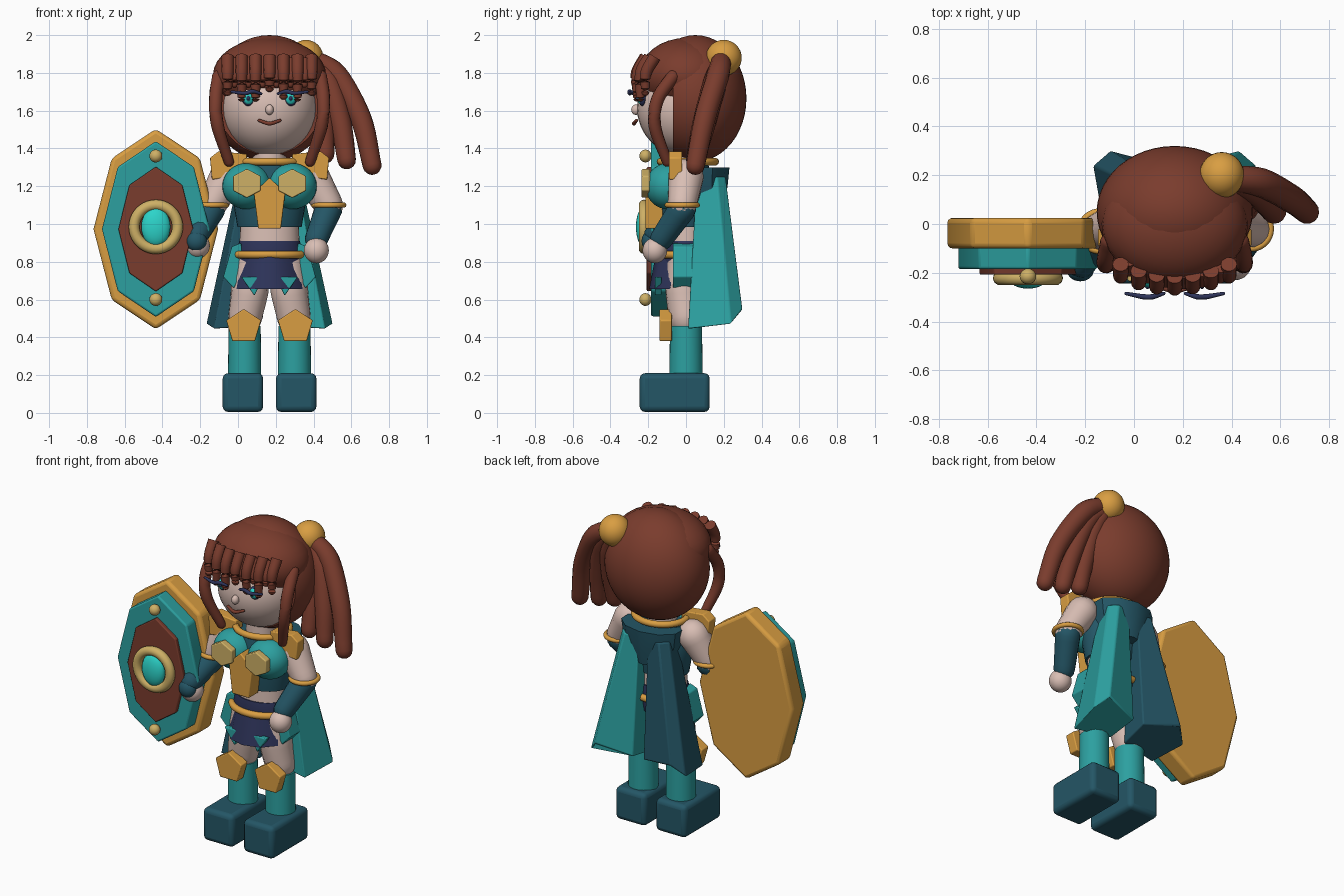
import bpy, bmesh, math
from mathutils import Vector, Matrix

if "Cube" in bpy.data.objects:
    bpy.data.objects.remove(bpy.data.objects["Cube"])

CX = 0.167  # body centre line


def material(name, r, g, b):
    m = bpy.data.materials.new(name)
    m.diffuse_color = [(c / 255 / 12.92 if c < 11 else ((c / 255 + 0.055) / 1.055) ** 2.4)
                       for c in (r, g, b)] + [1]
    m.use_nodes = True
    m.node_tree.nodes["Principled BSDF"].inputs["Base Color"].default_value = m.diffuse_color
    return m


HAIR = material("auburn", 122, 60, 45)
SKIN = material("skin", 217, 190, 180)
TEAL = material("teal", 44, 160, 160)
DARK = material("dark_teal", 36, 86, 102)
NAVY = material("navy", 46, 52, 90)
GOLD = material("gold", 217, 158, 66)
PALE = material("pale_gold", 206, 176, 102)
GEM = material("turquoise", 44, 212, 202)


def finish(name, bm, mat, bevel=0, angle=35):
    bmesh.ops.recalc_face_normals(bm, faces=bm.faces)
    me = bpy.data.meshes.new(name)
    bm.to_mesh(me)
    bm.free()
    ob = bpy.data.objects.new(name, me)
    bpy.context.collection.objects.link(ob)
    me.materials.append(mat)
    if bevel:
        b = ob.modifiers.new("bevel", 'BEVEL')
        b.width, b.segments = bevel, 3
    bpy.ops.object.select_all(action='DESELECT')
    ob.select_set(True)
    bpy.context.view_layer.objects.active = ob
    bpy.ops.object.shade_smooth_by_angle(angle=math.radians(angle))
    return ob


def ellipsoid(name, c, r, mat, cut_y=None, seg=32):
    bm = bmesh.new()
    bmesh.ops.create_uvsphere(bm, u_segments=seg, v_segments=seg // 2, radius=1)
    bm.transform(Matrix.Translation(c) @ Matrix.Diagonal((*r, 1)))
    if cut_y is not None:
        g = bm.verts[:] + bm.edges[:] + bm.faces[:]
        bmesh.ops.bisect_plane(bm, geom=g, plane_co=(0, cut_y, 0), plane_no=(0, -1, 0), clear_outer=True)
        bmesh.ops.holes_fill(bm, edges=[e for e in bm.edges if e.is_boundary], sides=0)
    return finish(name, bm, mat)


def loft(name, rings, mat, bevel=0, angle=35, closed=False):
    """Skin a list of equal-length point rings; capped unless closed."""
    bm = bmesh.new()
    vs = [[bm.verts.new(p) for p in ring] for ring in rings]
    n = len(vs[0])
    pairs = list(zip(vs, vs[1:])) + ([(vs[-1], vs[0])] if closed else [])
    for a, b in pairs:
        for i in range(n):
            j = (i + 1) % n
            bm.faces.new((a[i], a[j], b[j], b[i]))
    if not closed:
        bm.faces.new(vs[0])
        bm.faces.new(vs[-1])
    return finish(name, bm, mat, bevel, angle)


def prism(name, pts, y0, y1, mat, bevel=0.006):
    return loft(name, [[(x, y, z) for x, z in pts] for y in (y0, y1)], mat, bevel)


def ngon(cx, cz, rx, rz, n, start=90):
    return [(cx + rx * math.cos(math.radians(start + 360 * i / n)),
             cz + rz * math.sin(math.radians(start + 360 * i / n))) for i in range(n)]


def ellipse_body(name, sections, mat, cy=0.0, cx=CX, n=32):
    """Stack of horizontal ellipses: (z, rx, ry)."""
    return loft(name, [[(x, y, z) for x, y in ngon(cx, cy, rx, ry, n)] for z, rx, ry in sections], mat)


def ring(name, c, rx, ry, minor, mat, upright=False):
    rings = []
    for i in range(40):
        a = math.tau * i / 40
        row = []
        for j in range(10):
            b = math.tau * j / 10
            k = minor * math.cos(b)
            u, v, w = (rx + k) * math.cos(a), (ry + k) * math.sin(a), minor * math.sin(b)
            row.append(Vector(c) + Vector((u, w, v) if upright else (u, v, w)))
        rings.append(row)
    return loft(name, rings, mat, closed=True, angle=60)


def tube(name, pts, radii, mat, flat_start=False, steps=6, n=14):
    """Round-ended tube through points with a radius at each point."""
    P = [Vector(p) for p in pts]
    P = [2 * P[0] - P[1]] + P + [2 * P[-1] - P[-2]]
    path = []
    for i in range(1, len(P) - 2):
        a, b, c, d = P[i - 1:i + 3]
        for s in range(steps + (i == len(P) - 3)):
            t = s / steps
            p = 0.5 * (2 * b + (c - a) * t + (2 * a - 5 * b + 4 * c - d) * t * t
                       + (3 * b - a - 3 * c + d) * t ** 3)
            path.append((p, radii[i - 1] * (1 - t) + radii[i] * t))
    caps = [math.radians(v) for v in (25, 50, 70, 86)]
    (p0, r0), (p1, r1) = path[0], path[-1]
    d0, d1 = (p0 - path[1][0]).normalized(), (p1 - path[-2][0]).normalized()
    head = [] if flat_start else [(p0 + d0 * r0 * math.sin(a), r0 * math.cos(a)) for a in reversed(caps)]
    path = head + path + [(p1 + d1 * r1 * math.sin(a), r1 * math.cos(a)) for a in caps]
    rings = []
    for i, (p, r) in enumerate(path):
        q = (path[min(i + 1, len(path) - 1)][0] - path[max(i - 1, 0)][0]).to_track_quat('Z', 'Y')
        rings.append([p + q @ Vector((r * math.cos(math.tau * k / n), r * math.sin(math.tau * k / n), 0))
                      for k in range(n)])
    return loft(name, rings, mat, angle=50)


# Head and hair masses
ellipsoid("face", (CX, 0, 1.615), (0.255, 0.26, 0.258), SKIN)
ellipsoid("back_hair", (CX, 0.05, 1.665), (0.32, 0.27, 0.335), HAIR, cut_y=-0.07, seg=48)
ellipsoid("hair_cap", (CX, 0, 1.785), (0.3, 0.25, 0.2), HAIR)
ellipsoid("nose", (CX, -0.265, 1.605), (0.022, 0.025, 0.028), SKIN, seg=16)
tube("mouth", [(CX - .055, -.262, 1.548), (CX, -.275, 1.532), (CX + .055, -.262, 1.548)],
     [.008, .011, .008], HAIR)

# Fringe
for i in range(7):
    x = -0.055 + 0.074 * i
    out = abs(i - 3) / 3
    y = 0.05 * out * out
    tip = (1.68, 1.65, 1.65, 1.70, 1.66, 1.65, 1.68)[i]
    tube("fringe_strand", [(x, -.215 + y, 1.885), (x, -.262 + y, 1.8), (x, -.265 + y, tip + .02)],
         [.033, .031, .022], HAIR, flat_start=True)
    if i < 6:
        tube("fringe_strand", [(x + .037, -.2 + y, 1.87), (x + .037, -.24 + y, 1.79),
                               (x + .037, -.245 + y, 1.74)], [.025, .025, .018], HAIR, flat_start=True)

# Ponytail
ellipsoid("hair_bobble", (0.36, 0.2, 1.88), (0.092, 0.095, 0.095), GOLD)
for p in ([(.38, .19, 1.88), (.52, .17, 1.79), (.65, .10, 1.56), (.71, .05, 1.31)],
          [(.38, .19, 1.86), (.48, .15, 1.75), (.545, .09, 1.53), (.575, .05, 1.34)],
          [(.37, .19, 1.86), (.43, .15, 1.72), (.455, .10, 1.53), (.46, .06, 1.37)]):
    tube("ponytail_strand", p, [.05, .06, .057, .05], HAIR)

# Paired features mirrored about the body
for s in (-1, 1):
    def X(d): return CX + s * d
    tube("side_lock", [(X(.27), -.07, 1.78), (X(.285), -.15, 1.66), (X(.275), -.165, 1.52),
                       (X(.215), -.10, 1.33)], [.035, .035, .034, .027], HAIR)
    for n, r, y, m in (("eye_rim", .034, -.252, NAVY), ("iris", .028, -.258, GEM),
                       ("iris_inner", .02, -.261, TEAL), ("pupil", .012, -.267, NAVY)):
        ellipsoid(n, (X(.112), y + .022, 1.665), (r, .022, r * 1.2), m, seg=20)
    tube("eyelash", [(X(.045), -.285, 1.69), (X(.09), -.298, 1.702), (X(.13), -.298, 1.692),
                     (X(.2), -.285, 1.7)], [.007, .011, .011, .007], NAVY)
    # Chest armour
    ellipsoid("bust_plate", (X(.12), -.095, 1.2), (.13, .12, .122), TEAL)
    prism("chest_gem", ngon(X(.12), 1.215, .084, .077, 6), -.235, -.19, PALE)
    prism("shoulder_guard", [(X(.12), 1.37), (X(.27), 1.385), (X(.315), 1.35), (X(.305), 1.235),
                             (X(.12), 1.26)], -.09, -.02, GOLD)
    # Legs, knee guards and boots
    tube("thigh", [(X(.09), -.01, .83), (X(.105), -.01, .65), (X(.13), 0, .5)], [.09, .1, .09], SKIN)
    ellipse_body("stocking", [(.18, .088, .088), (.46, .085, .085)], TEAL, cx=X(.132))
    prism("knee_guard", [(X(.137 + dx), z) for dx, z in
                         ((0, .55), (.092, .49), (.06, .38), (-.06, .38), (-.092, .49))], -.14, -.075, GOLD)
    bx = [(X(.034), -.245), (X(.248), -.245), (X(.248), .125), (X(.034), .125)]
    loft("boot", [[(x, y, z) for x, y in bx] for z in (.005, .21)], DARK, bevel=.028)
    # Hip panels
    prism("hip_panel", [(X(.15), .9), (X(.2), .88), (X(.245), .72), (X(.19), .66), (X(.14), .74)],
          -.07, .05, TEAL)
    prism("skirt_tab", [(X(.03), .72), (X(.15), .72), (X(.08), .62)], -.165, -.13, TEAL)
    # Cape halves
    low = [(.05, .05, .46), (.295, .01, .445), (.335, .24, .47), (.265, .30, .55), (.035, .24, .5)]
    high = [(.05, .08), (.14, .055), (.165, .165), (.12, .21), (.03, .19)]
    loft("cape_half", [[(X(a), b, c) for a, b, c in low], [(X(a), b, 1.25) for a, b in high]],
         TEAL if s > 0 else DARK, bevel=.008)

# Torso
ellipse_body("neck", [(1.2, .09, .09), (1.42, .09, .09)], SKIN)
ellipse_body("bodice", [(.985, .17, .125), (1.1, .19, .14), (1.22, .2, .14), (1.31, .16, .12)], DARK)
ellipse_body("waist", [(.86, .16, .12), (1.0, .155, .115)], SKIN)
ellipse_body("hips", [(.74, .16, .12), (.82, .185, .14), (.91, .16, .125)], NAVY)
ring("belt", (CX, 0, .838), .182, .145, .021, GOLD)
ring("collar", (CX, .01, 1.33), .16, .145, .02, GOLD)
prism("breast_plate", [(CX, 1.245), (CX + .083, 1.165), (CX + .06, .975), (CX - .06, .975),
                       (CX - .083, 1.165)], -.215, -.12, GOLD)
arc = [(-1, -.05), (-.6, -.13), (0, -.16), (.6, -.13), (1, -.05), (0, -.02)]
loft("skirt_front", [[(CX + a * w, b + dy, z) for a, b in arc]
                     for z, w, dy in ((.655, .175, -.035), (.84, .145, 0))], NAVY)
yoke = ngon(0, 0, 1, 1, 10, 18)
loft("cape_yoke", [[(CX + a * w, .1 + b * d, z) for a, b in yoke]
                   for z, w, d in ((1.08, .14, .1), (1.2, .185, .12), (1.3, .2, .13))], DARK)

# Arms
for side, sh, el, wr, hand in (
        ("right", (.39, 0, 1.25), (.48, -.02, 1.1), (.415, -.13, .92), (.415, -.165, .86)),
        ("left", (-.056, 0, 1.25), (-.14, -.03, 1.1), (-.215, -.16, .945), (-.215, -.15, .885))):
    tube(side + "_upper_arm", [sh, el], [.095, .077], SKIN)
    tube(side + "_bracer", [(Vector(el) + Vector((0, 0, -.02))), wr], [.074, .062], DARK)
    ellipsoid(side + "_hand", hand, (.066, .065, .068), SKIN)
    ring(side + "_arm_band", el, .08, .08, .014, GOLD)
ellipsoid("left_fist", (-.22, -.19, .91), (.055, .045, .055), DARK)

# Shield: stacked long octagons with ring, gem and studs
SX, SZ = -.435, .973
for n, rx, rz, y0, y1, m, bv in (("shield_rim", .33, .53, -.1, .025, GOLD, .02),
                                 ("shield_field", .285, .465, -.185, -.09, TEAL, .01),
                                 ("shield_centre", .198, .33, -.208, -.17, HAIR, .006)):
    prism(n, ngon(SX, SZ, rx, rz, 8), y0, y1, m, bv)
ring("shield_ring", (SX, -.222, .985), .115, .115, .029, PALE, upright=True)
ellipsoid("shield_gem", (SX, -.225, .985), (.077, .04, .103), GEM)
for z in (.6, 1.36):
    ellipsoid("shield_stud", (SX, -.215, z), (.034, .032, .034), PALE, seg=20)
